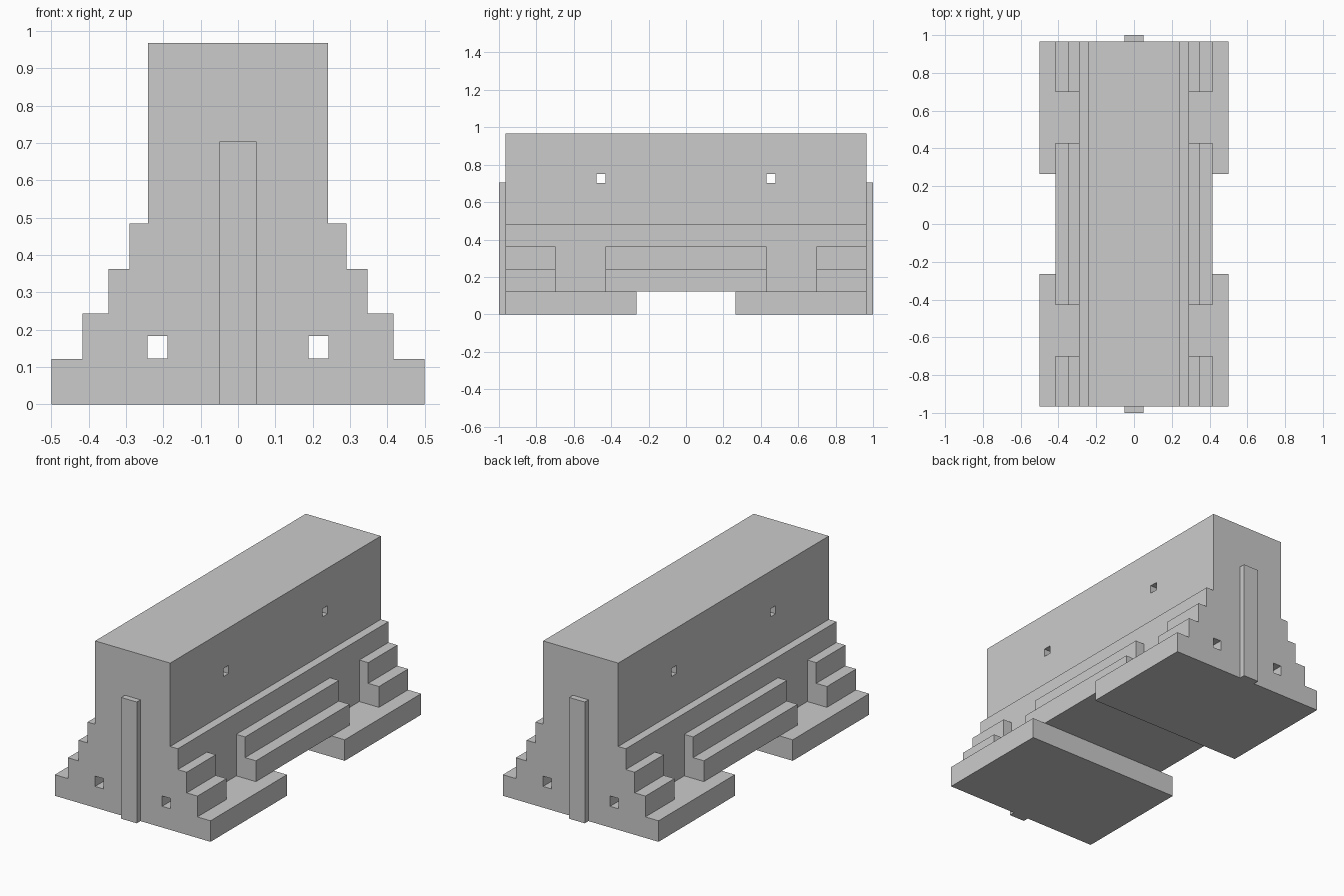
import bpy, bmesh

if "Cube" in bpy.data.objects:
    bpy.data.objects.remove(bpy.data.objects["Cube"])

BASE_Z, STEP2_Z, STEP3_Z, LEDGE_Z, TOP_Z = 0.122, 0.243, 0.363, 0.484, 0.968
END_Y = 0.966


def extrude_profile(name, pts, y0, y1):
    """Extrude an (x, z) outline along y."""
    bm = bmesh.new()
    face = bm.faces.new([bm.verts.new((x, y0, z)) for x, z in pts])
    ext = bmesh.ops.extrude_face_region(bm, geom=[face])
    moved = [v for v in ext["geom"] if isinstance(v, bmesh.types.BMVert)]
    bmesh.ops.translate(bm, verts=moved, vec=(0, y1 - y0, 0))
    bmesh.ops.recalc_face_normals(bm, faces=bm.faces)
    mesh = bpy.data.meshes.new(name)
    bm.to_mesh(mesh)
    bm.free()
    obj = bpy.data.objects.new(name, mesh)
    bpy.context.collection.objects.link(obj)
    return obj


def box(name, x0, x1, y0, y1, z0, z1):
    return extrude_profile(name, [(x0, z0), (x1, z0), (x1, z1), (x0, z1)], y0, y1)


# Main body: tall block standing on a slightly wider ledge
half = [(0.29, BASE_Z), (0.29, LEDGE_Z), (0.241, LEDGE_Z), (0.241, TOP_Z)]
body = extrude_profile("body", half + [(-x, z) for x, z in reversed(half)], -END_Y, END_Y)

# Square tunnels: two lengthwise (with a thin floor), two crosswise
cutters = []
for s in (-1, 1):
    xs = sorted((s * 0.189, s * 0.242))
    ys = sorted((s * 0.43, s * 0.478))
    cutters.append(box("long_tunnel_cutter", *xs, -1.2, 1.2, BASE_Z + 0.001, 0.183))
    cutters.append(box("cross_tunnel_cutter", -0.6, 0.6, *ys, 0.703, 0.75))
for c in cutters:
    c.hide_render = True
    c.hide_viewport = False
    mod = body.modifiers.new("tunnel", "BOOLEAN")
    mod.operation = "DIFFERENCE"
    mod.solver = "EXACT"
    mod.object = c
bpy.context.view_layer.objects.active = body
for mod in list(body.modifiers):
    bpy.ops.object.modifier_apply(modifier=mod.name)
for c in cutters:
    bpy.data.objects.remove(c)

# Base slabs and end pilasters, front and back
for s, side in ((-1, "front"), (1, "back")):
    box(side + "_base_slab", -0.5, 0.5, *sorted((s * 0.265, s * END_Y)), 0, BASE_Z)
    box(side + "_pilaster", -0.05, 0.05, *sorted((s * 0.95, s * 1.0)), 0, 0.704)

# Stepped blocks along both long sides
step = [(0.29, BASE_Z), (0.416, BASE_Z), (0.416, STEP2_Z),
        (0.347, STEP2_Z), (0.347, STEP3_Z), (0.29, STEP3_Z)]
for s, side in ((-1, "left"), (1, "right")):
    for part, y0, y1 in (("front", -END_Y, -0.699), ("middle", -0.43, 0.43), ("back", 0.699, END_Y)):
        extrude_profile(f"{side}_{part}_steps", [(s * x, z) for x, z in step], y0, y1)
